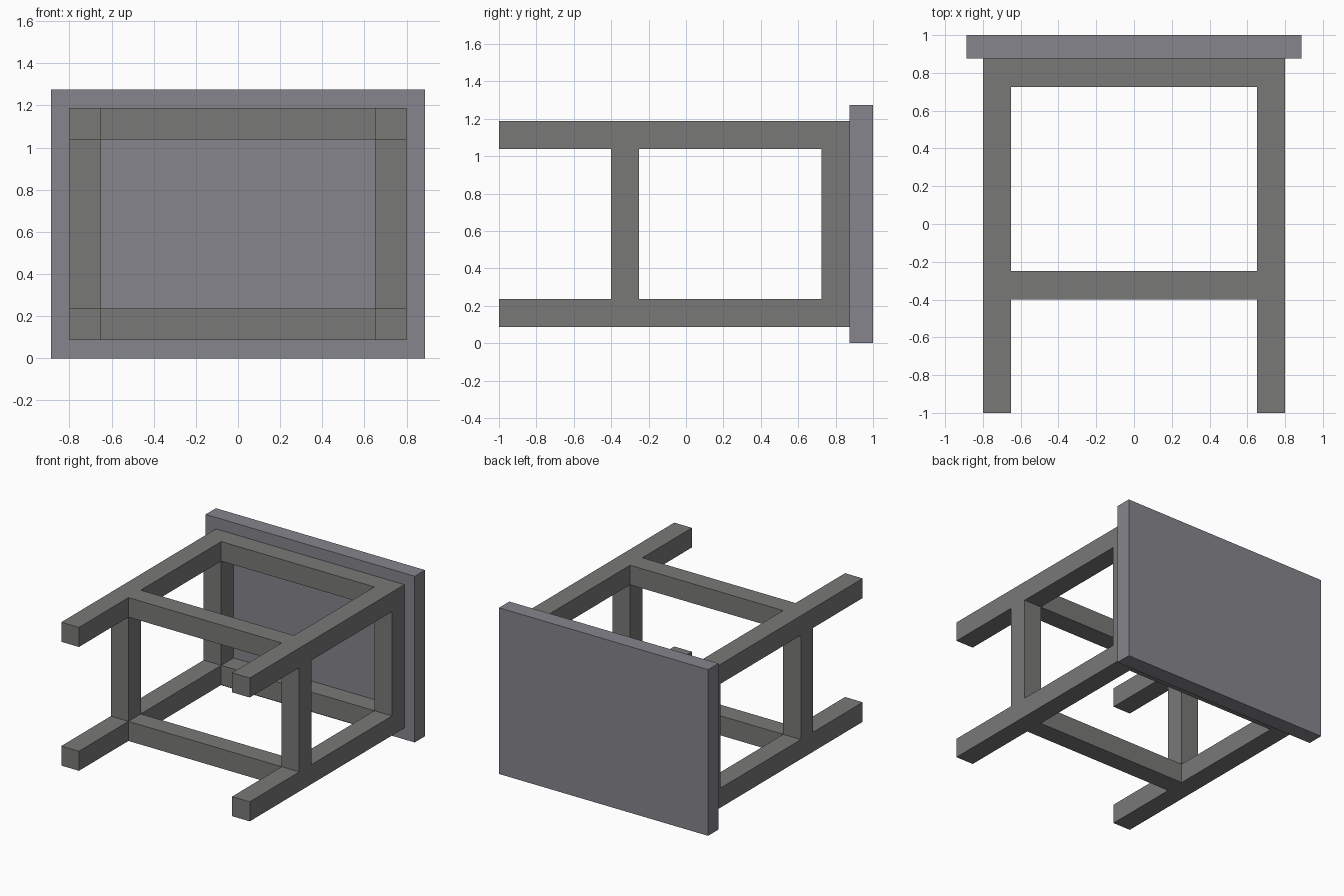
import bpy

if "Cube" in bpy.data.objects:
    bpy.data.objects.remove(bpy.data.objects["Cube"])

TOP_X, HEIGHT = 0.8875, 1.275      # tabletop half width, height of the tipped-over top
TOP_Y0, TOP_Y1 = 0.875, 1.0
X_IN, X_OUT = 0.65, 0.80           # leg span in x
BAR = 0.15
Z_ROWS = [(0.0875, 0.2375), (1.0375, 1.1875)]


def material(name, color):
    mat = bpy.data.materials.new(name)
    mat.diffuse_color = (*color, 1)
    mat.use_nodes = True
    mat.node_tree.nodes["Principled BSDF"].inputs["Base Color"].default_value = mat.diffuse_color
    return mat


FRAME = material("dark_frame", (0.19, 0.19, 0.187))
TOP = material("slate_top", (0.235, 0.235, 0.265))


def box(name, x, y, z, mat=FRAME):
    """Box from (min, max) ranges on each axis."""
    bpy.ops.mesh.primitive_cube_add(
        size=1, location=[(a + b) / 2 for a, b in (x, y, z)])
    ob = bpy.context.object
    ob.name = name
    ob.scale = [b - a for a, b in (x, y, z)]
    bpy.ops.object.transform_apply(location=False, rotation=False, scale=True)
    ob.data.materials.append(mat)
    return ob


# Table lying on its side: the top stands upright at the back
box("tabletop", (-TOP_X, TOP_X), (TOP_Y0, TOP_Y1), (0, HEIGHT), TOP)

sides = [("left", (-X_OUT, -X_IN)), ("right", (X_IN, X_OUT))]
rows = list(zip(("lower", "upper"), Z_ROWS))

# Four legs pointing forward
for side, x in sides:
    for row, z in rows:
        box(f"{row}_{side}_leg", x, (-1, TOP_Y0), z)

# Apron frame against the top, and stretcher frame along the legs
for part, y0 in (("apron", TOP_Y0 - BAR), ("stretcher", -0.40)):
    y = (y0, y0 + BAR)
    for row, z in rows:
        box(f"{row}_{part}", (-X_IN, X_IN), y, z)
    for side, x in sides:
        box(f"{side}_{part}", x, y, (Z_ROWS[0][1], Z_ROWS[1][0]))
